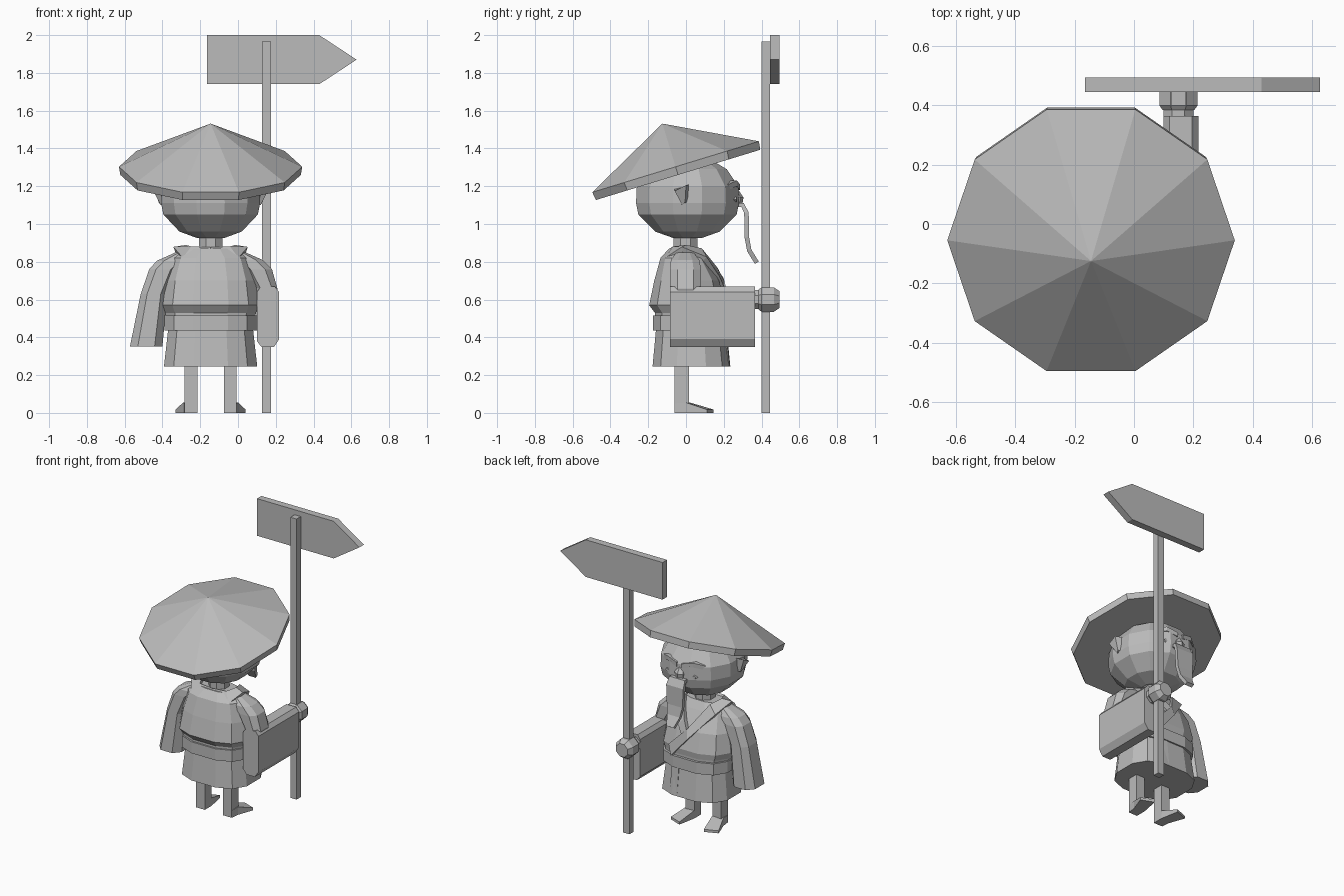
import bpy, bmesh, math
from mathutils import Vector, Matrix

CX = -0.145  # body centre line
grey = bpy.data.materials.new("plain grey")
grey.diffuse_color = (0.5, 0.5, 0.5, 1)


def finish(name, bm):
    bmesh.ops.recalc_face_normals(bm, faces=bm.faces)
    me = bpy.data.meshes.new(name)
    bm.to_mesh(me)
    bm.free()
    me.materials.append(grey)
    ob = bpy.data.objects.new(name, me)
    bpy.context.collection.objects.link(ob)
    return ob


def loft(name, rings):
    """Skin closed rings of equal length and cap both ends."""
    bm = bmesh.new()
    vs = [[bm.verts.new(p) for p in r] for r in rings]
    n = len(vs[0])
    for a, b in zip(vs, vs[1:]):
        for i in range(n):
            j = (i + 1) % n
            bm.faces.new((a[i], a[j], b[j], b[i]))
    bm.faces.new(vs[0])
    bm.faces.new(vs[-1])
    return finish(name, bm)


def ring(x0, x1, y0, y1, z, n=12, e=0.75):
    """Horizontal rounded ring filling the given x and y range."""
    pts = []
    for i in range(n):
        a = 2 * math.pi * (i + 0.5) / n
        c, s = math.cos(a), math.sin(a)
        k = math.cos(math.pi / n) ** e
        pts.append(Vector(((x0 + x1) / 2 + (x1 - x0) / 2 * math.copysign(abs(c) ** e, c) / k,
                           (y0 + y1) / 2 + (y1 - y0) / 2 * math.copysign(abs(s) ** e, s) / k, z)))
    return pts


def prism(name, profile, axis, lo, hi):
    """Extrude a 2D profile along x (profile is y,z) or y (profile is x,z)."""
    put = (lambda p, t: (t, p[0], p[1])) if axis == 'x' else (lambda p, t: (p[0], t, p[1]))
    return loft(name, [[put(p, t) for p in profile] for t in (lo, hi)])


def box(name, x0, x1, y0, y1, z0, z1):
    return prism(name, [(x0, z0), (x1, z0), (x1, z1), (x0, z1)], 'y', y0, y1)


def body(name, rows, n=12):
    return loft(name, [ring(CX - h, CX + h, y0, y1, z, n) for z, h, y0, y1 in rows])


# signpost
box("post", 0.126, 0.174, 0.40, 0.446, 0, 1.965)
prism("sign_arrow", [(-0.165, 1.74), (0.43, 1.74), (0.628, 1.87), (0.43, 2), (-0.165, 2)],
      'y', 0.446, 0.495)

# tilted ten-sided straw hat with a flat underside
tilt = Matrix.Translation((CX, -0.055, 1.303)) @ Matrix.Rotation(math.radians(17), 4, 'X')
hat = []
for z, r in ((-0.045, 0.478), (0, 0.485), (0.238, 0.002)):
    hat.append([tilt @ Vector((r * math.cos(i * math.pi / 5), r * math.sin(i * math.pi / 5), z))
                for i in range(10)])
loft("hat", hat)

# head and neck
head = [(0.925, 0.07), (0.96, 0.165), (1.05, 0.25), (1.11, 0.262), (1.20, 0.258),
        (1.29, 0.20), (1.34, 0.12)]
loft("head", [ring(CX - r, CX + r, 0.008 - r * 1.04, 0.008 + r * 1.04, z, 12, 0.95)
              for z, r in head])
loft("neck", [ring(CX - 0.062, CX + 0.062, -0.065, 0.06, z, 8, 1) for z in (0.84, 0.95)])

# robe: chest overhanging a belt, then the skirt
body("robe_top", [(0.50, 0.235, -0.165, 0.205), (0.53, 0.24, -0.165, 0.205),
                  (0.57, 0.255, -0.195, 0.21), (0.70, 0.237, -0.168, 0.175),
                  (0.82, 0.20, -0.135, 0.105), (0.87, 0.13, -0.09, 0.07)])
body("belt", [(0.435, 0.245, -0.176, 0.222), (0.515, 0.245, -0.176, 0.222)])
body("skirt", [(0.245, 0.247, -0.177, 0.235), (0.43, 0.226, -0.16, 0.212),
               (0.50, 0.22, -0.155, 0.205)])
# front overlap of the skirt
loft("skirt_fold", [[(CX + 0.05, y0, z), (CX + 0.11, y0 - 0.01, z),
                     (CX + 0.11, y0 + 0.015, z), (CX + 0.05, y0 + 0.02, z)]
                    for z, y0 in ((0.245, 0.215), (0.44, 0.195))])

# collar: pairs of inner and outer edge points, from the nape to the chest
nape = [((0, -0.065, 0.868), (0, -0.115, 0.81)),
        ((0.10, -0.06, 0.87), (0.145, -0.10, 0.81)),
        ((0.125, 0, 0.875), (0.192, -0.02, 0.865)),
        ((0.095, 0.075, 0.86), (0.155, 0.10, 0.815))]
under = [((0.04, 0.155, 0.76), (0.08, 0.165, 0.715)), ((0, 0.185, 0.70), (0.02, 0.198, 0.64))]
over = [((0, 0.185, 0.71), (0.01, 0.20, 0.645)), ((-0.12, 0.215, 0.59), (-0.10, 0.22, 0.515))]
for name, side, end in (("collar_under", 1, under), ("collar_over", -1, over)):
    bm = bmesh.new()
    # the overlapping side carries on past the middle
    pairs = [[bm.verts.new((CX + side * x, y, z)) for x, y, z in p] for p in nape + end]
    for a, b in zip(pairs, pairs[1:]):
        bm.faces.new((a[0], a[1], b[1], b[0]))
    ob = finish(name, bm)
    mod = ob.modifiers.new("thickness", 'SOLIDIFY')
    mod.thickness = 0.03
    mod.offset = 0

# hanging sleeve
loft("hanging_sleeve", [ring(*r, 8) for r in (
    (-0.33, -0.25, -0.05, 0.04, 0.85), (-0.43, -0.27, -0.08, 0.07, 0.805),
    (-0.47, -0.32, -0.085, 0.08, 0.76), (-0.515, -0.375, -0.09, 0.085, 0.63),
    (-0.572, -0.40, -0.10, 0.10, 0.352))])

# raised arm: upper sleeve, deep forearm sleeve, cuff and fist
loft("upper_sleeve", [ring(*r, 8) for r in (
    (-0.04, 0.04, -0.05, 0.04, 0.85), (-0.02, 0.13, -0.08, 0.07, 0.81),
    (0.03, 0.18, -0.085, 0.08, 0.76), (0.09, 0.208, -0.085, 0.08, 0.66),
    (0.10, 0.215, -0.08, 0.08, 0.50))])
prism("forearm_sleeve", [(0.10, 0.38), (0.125, 0.348), (0.19, 0.348), (0.218, 0.39),
                         (0.218, 0.64), (0.195, 0.668), (0.12, 0.668), (0.10, 0.64)],
      'y', -0.085, 0.365)


def disc(r, y):
    return [(0.15 + r * math.cos((i + 0.5) * math.pi / 4), y,
             0.60 + r * math.sin((i + 0.5) * math.pi / 4)) for i in range(8)]


loft("wrist", [disc(0.055, 0.35), disc(0.055, 0.40)])
loft("fist", [disc(0.058, 0.385), disc(0.07, 0.40), disc(0.07, 0.465), disc(0.048, 0.495)])

# long flat beard hanging from the face
beard = [(0.25, 1.10, 0.055), (0.30, 1.10, 0.06), (0.32, 1.06, 0.066), (0.322, 0.93, 0.06),
         (0.335, 0.86, 0.048), (0.375, 0.795, 0.028)]
rings = []
for i, (y, z, h) in enumerate(beard):
    a, b = beard[max(i - 1, 0)], beard[min(i + 1, len(beard) - 1)]
    d = Vector((a[1] - b[1], b[0] - a[0])).normalized() * 0.012
    rings.append([(CX - h, y - d.x, z - d.y), (CX + h, y - d.x, z - d.y),
                  (CX + h, y + d.x, z + d.y), (CX - h, y + d.x, z + d.y)])
loft("beard", rings)

# nose
loft("nose", [ring(CX - w, CX + w, 0.24, y, z, 6, 1)
              for z, w, y in ((1.11, 0.03, 0.295), (1.14, 0.035, 0.30), (1.18, 0.015, 0.275))])

# mirrored parts
for side, tag in ((-1, "left"), (1, "right")):
    def m(pts):
        return [(CX + side * x, y, z) for x, y, z in pts]

    # leg
    loft(tag + "_leg", [m([(0.07, -0.06, z), (0.138, -0.06, z), (0.138, 0.015, z),
                           (0.07, 0.015, z)]) for z in (0.0, 0.30)])
    # splayed wedge foot
    loft(tag + "_foot", [m([(0.07, -0.06, 0), (0.138, -0.06, 0), (0.138, -0.06, 0.05),
                            (0.07, -0.06, 0.05)]),
                         m([(0.07, 0.015, 0), (0.145, 0.0, 0), (0.145, 0.0, 0.055),
                            (0.07, 0.02, 0.055)]),
                         m([(0.095, 0.145, 0), (0.185, 0.11, 0), (0.185, 0.11, 0.018),
                            (0.095, 0.145, 0.018)])])
    # ear
    loft(tag + "_ear", [m([(0.23, -0.03, 1.10), (0.23, 0.02, 1.11), (0.23, 0.02, 1.21),
                           (0.23, -0.06, 1.19)]),
                        m([(0.265, -0.02, 1.10), (0.275, -0.005, 1.115), (0.302, 0.0, 1.205),
                           (0.302, -0.06, 1.175)])])
    # eye
    loft(tag + "_eye", [m([(0.105 + s * 0.025, y, 1.13), (0.105, y, 1.13 + s * 0.022),
                           (0.105 - s * 0.025, y, 1.13), (0.105, y, 1.13 - s * 0.022)])
                        for s, y in ((1, 0.22), (0.6, 0.268))])
    # brow ridge
    loft(tag + "_brow", [m([(x, y - 0.05, z - 0.015), (x, y, z - 0.015), (x, y, z + 0.015),
                            (x, y - 0.05, z + 0.015)])
                         for x, y, z in ((0.02, 0.285, 1.195), (0.10, 0.27, 1.215),
                                         (0.16, 0.225, 1.195))])
